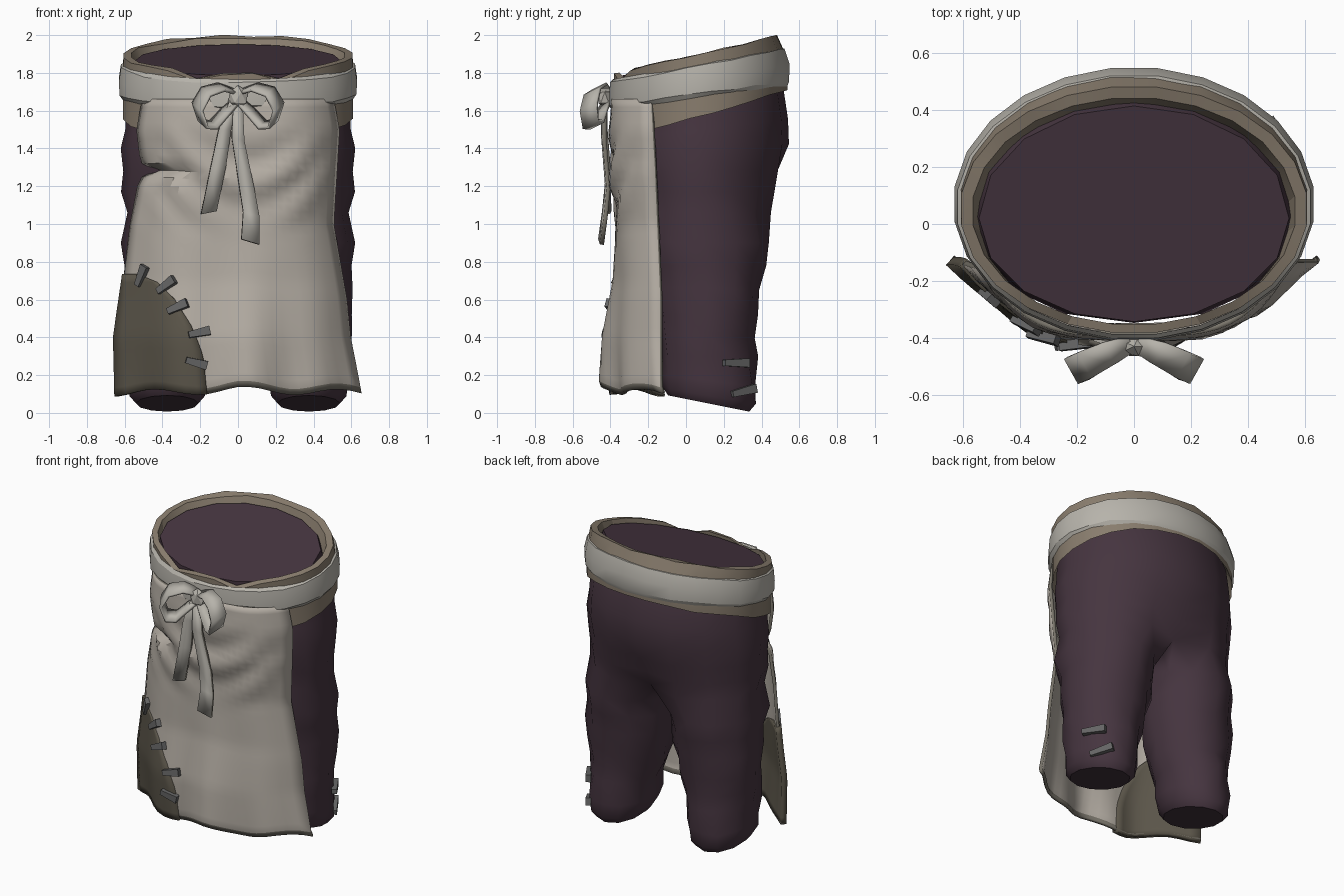
import bpy, bmesh, random
from math import sin, cos, pi, radians, sqrt
from mathutils import Vector, Matrix

random.seed(4)
cube = bpy.data.objects.get("Cube")
if cube:
    bpy.data.objects.remove(cube, do_unlink=True)


def material(name, rgb):
    m = bpy.data.materials.new(name)
    m.use_nodes = True
    m.diffuse_color = (*rgb, 1)
    m.node_tree.nodes["Principled BSDF"].inputs["Base Color"].default_value = (*rgb, 1)
    return m


PURPLE = material("plum cloth", (0.06, 0.035, 0.05))
TAN = material("tan waistband", (0.25, 0.205, 0.155))
SASH = material("pale sash", (0.47, 0.45, 0.405))
LINEN = material("linen", (0.46, 0.42, 0.37))
TRIM = material("worn edge", (0.19, 0.175, 0.145))
OLIVE = material("olive patch", (0.105, 0.092, 0.068))
THREAD = material("grey thread", (0.13, 0.13, 0.13))


def build(name, verts, faces, mats, angle=40, thick=0, fix=False, mirror=False):
    me = bpy.data.meshes.new(name)
    me.from_pydata(verts, [], faces)
    for m in mats:
        me.materials.append(m)
    if fix:
        bm = bmesh.new()
        bm.from_mesh(me)
        bmesh.ops.recalc_face_normals(bm, faces=bm.faces)
        bm.to_mesh(me)
        bm.free()
    ob = bpy.data.objects.new(name, me)
    bpy.context.collection.objects.link(ob)
    if mirror:
        ob.modifiers.new("mirror", "MIRROR").use_clip = True
    if thick:
        s = ob.modifiers.new("cloth", "SOLIDIFY")
        s.thickness, s.offset = thick, 0
        s.material_offset_rim = len(mats) - 1
    bpy.ops.object.select_all(action="DESELECT")
    ob.select_set(True)
    bpy.context.view_layer.objects.active = ob
    bpy.ops.object.shade_smooth_by_angle(angle=radians(angle))
    return ob


def strip(a, b, closed):
    """Quads between two equal rows of vertex indices."""
    n = len(a)
    return [(a[i], a[(i + 1) % n], b[(i + 1) % n], b[i]) for i in range(n if closed else n - 1)]


def sheet(rows, closed=False, wrap=False):
    n = len(rows[0])
    idx = [list(range(r * n, r * n + n)) for r in range(len(rows))]
    pairs = list(zip(idx, idx[1:])) + ([(idx[-1], idx[0])] if wrap else [])
    return [p for r in rows for p in r], [f for a, b in pairs for f in strip(a, b, closed)]


def profile(points, z):
    """Piecewise linear value at height z; points run downward."""
    if z >= points[0][0]:
        return points[0][1]
    for (z0, v0), (z1, v1) in zip(points, points[1:]):
        if z >= z1:
            return v0 + (v1 - v0) * (z0 - z) / (z0 - z1)
    return points[-1][1]


def jit(a):
    return random.uniform(-a, a)


# Trousers: half hips split into one leg, then mirrored
verts, faces = [], []


def add_row(pts):
    verts.extend(pts)
    return list(range(len(verts) - len(pts), len(verts)))


hips = [(1.865, .545, .02, .395, .22), (1.66, .59, .07, .44, .22), (1.5, .605, .08, .46, .12),
        (1.4, .62, .08, .465, .05), (1.28, .60, .08, .44, 0), (1.17, .61, .08, .42, 0), (1.06, .595, .08, .40, 0)]
prev = None
for k, (z, rx, cy, ry, slope) in enumerate(hips):
    row = []
    for i in range(9):
        t = -pi / 2 + pi * i / 8
        y = cy + ry * sin(t) * (.92 if i < 4 else 1)
        if i == 8:
            y -= max(0, 1.4 - z) * .3      # seat cleft
        x = 0 if i in (0, 8) else rx * cos(t) + (jit(.012) if k > 1 else 0)
        row.append((x, y, z + slope * (y - cy)))
    row = add_row(row)
    faces += strip(prev, row, False) if prev else [tuple(row)]
    prev = row
prev = prev + add_row([(0, .27, 1.03), (0, .08, 1.01), (0, -.14, 1.03)])

legs = [(.9, .31, .10, .30, .335, 0), (.78, .315, .11, .285, .30, 0), (.66, .325, .11, .28, .29, .03),
        (.52, .335, .11, .262, .265, 0), (.41, .345, .115, .25, .25, .06), (.3, .36, .115, .225, .255, 0),
        (.17, .37, .12, .21, .255, .12), (.09, .375, .125, .20, .245, .17), (.05, .375, .12, .165, .215, .2)]
for k, (z, cx, cy, rx, ry, slope) in enumerate(legs):
    row = []
    for i in range(12):
        t = radians(30 * i - 120)
        j = 1 + (jit(.05) if k < 7 else 0)
        y = cy + ry * sin(t) * j
        row.append((max(.012, cx + rx * cos(t) * j), y, z - slope * (y - cy)))
    row = add_row(row)
    faces += strip(prev, row, True)
    prev = row
faces.append(tuple(prev))
build("trousers", verts, faces, [PURPLE], 45, fix=True, mirror=True)


# Waistband and sash: tilted rings, the band rim nicked at the front
def hoop(name, section, mat, rough, nick=0):
    """section: (radius x, radius y, centre y, front height, slope)"""
    rows = []
    for rx, ry, cy, zf, slope in section:
        ring = []
        for i in range(24):
            t = 2 * pi * (i + .5) / 24 - pi / 2
            y = cy + ry * sin(t)
            z = zf + slope * (y + .4) - random.uniform(0, rough)
            if i in (1, 22) and zf > 1.78:
                z -= nick
            ring.append((rx * cos(t), y, z))
        rows.append(ring)
    return build(name, *sheet(rows, True, True), [mat], 20, fix=True)


hoop("waistband", [(.615, .46, .08, 1.44, .29), (.615, .46, .08, 1.65, .25), (.612, .435, .05, 1.795, .235),
                   (.57, .40, .045, 1.80, .225), (.545, .39, .025, 1.72, .22)], TAN, .012, .04)
hoop("sash", [(.615, .465, .075, 1.61, .14), (.632, .48, .07, 1.63, .14), (.636, .482, .07, 1.69, .17),
              (.625, .465, .06, 1.755, .19), (.60, .44, .05, 1.765, .19)], SASH, .012)

# Apron shape
LEFT = [(1.66, -.50), (1.5, -.53), (1.33, -.51), (1.285, -.43), (1.25, -.50), (1.2, -.525), (1.0, -.565),
        (.7, -.60), (.4, -.643), (.1, -.638)]
RIGHT = [(1.66, .50), (1.5, .53), (1.0, .50), (.6, .57), (.4, .59), (.1, .65)]
FRONT = [(1.66, -.385), (1.5, -.395), (1.2, -.38), (1.0, -.36), (.7, -.37), (.4, -.42), (.1, -.43)]
SIDE = [(1.66, -.18), (1.3, -.16), (.6, -.13), (.1, -.13)]
ROUND = [(1.1, 4), (.1, 1.9)]


def cloth(x, z):
    a, b = profile(LEFT, z), profile(RIGHT, z)
    u = min(1, abs(2 * (x - a) / (b - a) - 1))
    side = profile(SIDE, z)
    y = side + (profile(FRONT, z) - side) * (1 - u ** profile(ROUND, z))
    pleat = .032 * max(0, 1 - z) * cos(16 * x - 4.2)
    swag = .022 * max(0, 1 - abs(z - 1.25) / .33) * sin(24 * (z - 1.8 * (x - .04) ** 2) + .8)
    return y + (pleat + swag) * (1 - u ** 4)


def hem(x):
    return .125 + .018 * sin(13 * x + 1) - .03 * abs(x)


def apron_row(s, lo=LEFT, hi=RIGHT, top=1.66, n=25, lift=0, border=0):
    row = []
    for i in range(n):
        u = i / (n - 1)
        z = top
        for _ in range(3):
            x = profile(lo, z) + (profile(hi, z) - profile(lo, z)) * u
            z = top + (hem(x) + lift - top) * s
        row.append((x, cloth(x, z) + border, z))
    return row


rows = [apron_row(i / 36, lift=.03) for i in range(37)]
rows.append(apron_row(1, border=.012))
apron = build("apron", *sheet(rows), [LINEN, TRIM], 28, thick=.02)
for p in apron.data.polygons[-24:]:
    p.material_index = 1

# Patch wrapped over the apron corner
EDGE = [(.74, -.54), (.70, -.43), (.6, -.33), (.45, -.24), (.3, -.185), (.1, -.165)]
rows = [apron_row(i / 14, hi=EDGE, top=.735, n=10, lift=-.004) for i in range(15)]
rows = [[(x - .006 * (i == 0), y, z) for i, (x, y, z) in enumerate(r)] for r in rows]
build("patch", *sheet(rows), [OLIVE], 35, thick=.038)


# Stitches
def stitch(name, loc, along, out, length):
    along, out = Vector(along).normalized(), Vector(out).normalized()
    up = out.cross(along).normalized()
    out = along.cross(up)
    bm = bmesh.new()
    bmesh.ops.create_cube(bm, size=1)
    for v in bm.verts:
        c = v.co.copy()
        w = .048 if c.x > 0 else .032
        v.co = Vector(loc) + along * c.x * length + up * c.y * w + out * c.z * .034
    me = bpy.data.meshes.new(name)
    bm.to_mesh(me)
    bm.free()
    me.materials.append(THREAD)
    bpy.context.collection.objects.link(bpy.data.objects.new(name, me))


for x, z, a in [(-.51, .725, 70), (-.38, .675, 38), (-.32, .56, 25), (-.205, .425, 12), (-.22, .265, -15)]:
    e = .03
    gx = (cloth(x + e, z) - cloth(x - e, z)) / (2 * e)
    gz = (cloth(x, z + e) - cloth(x, z - e)) / (2 * e)
    d = (cos(radians(a)), gx * cos(radians(a)) + gz * sin(radians(a)), sin(radians(a)))
    stitch("patch_stitch", (x, cloth(x, z) - .026, z), d, (gx, -1, gz), .115)
for y, z, rise in [(.265, .265, 0), (.305, .115, .25)]:
    x = .37 + .212 * sqrt(1 - ((y - .12) / .255) ** 2)
    stitch("leg_stitch", (x, y, z), (-.6, 1, rise), (1, .6, 0), .15)


# Bow: ribbons swept along short paths
def ribbon(name, path, widths, axis, mats, thick):
    axis = Vector(axis).normalized()
    rows = [[Vector(p) - axis * w / 2, Vector(p) + axis * w / 2] for p, w in zip(path, widths)]
    return build(name, *sheet(rows), mats, 30, thick=thick)


for s, side in ((1, "left"), (-1, "right")):
    loop = [(.01, -.42, 1.70), (.09, -.455, 1.725), (.17, -.495, 1.70), (.215, -.515, 1.62), (.185, -.505, 1.53),
            (.13, -.475, 1.525), (.07, -.45, 1.59), (.01, -.42, 1.65)]
    ribbon(side + "_bow_loop", [(s * x, y, z) for x, y, z in loop],
           [.06, .09, .105, .11, .105, .095, .08, .06], (s * .45, .8, .4), [SASH], .016)
ribbon("right_tail", [(-.02, -.43, 1.66), (-.07, -.43, 1.5), (-.105, -.415, 1.3), (-.155, -.41, 1.06)],
       [.05, .07, .085, .085], (1, .1, .2), [SASH, TRIM], .022)
ribbon("left_tail", [(.0, -.435, 1.66), (.0, -.435, 1.45), (.045, -.415, 1.2), (.07, -.43, 1.05), (.065, -.45, .905)],
       [.05, .07, .085, .09, .10], (1, .1, -.3), [SASH, TRIM], .022)

# Knot
bm = bmesh.new()
bmesh.ops.create_icosphere(bm, subdivisions=1, radius=1,
                           matrix=Matrix.Translation((0, -.43, 1.67)) @ Matrix.Diagonal((.06, .04, .065, 1)))
me = bpy.data.meshes.new("bow_knot")
bm.to_mesh(me)
bm.free()
me.materials.append(SASH)
bpy.context.collection.objects.link(bpy.data.objects.new("bow_knot", me))
